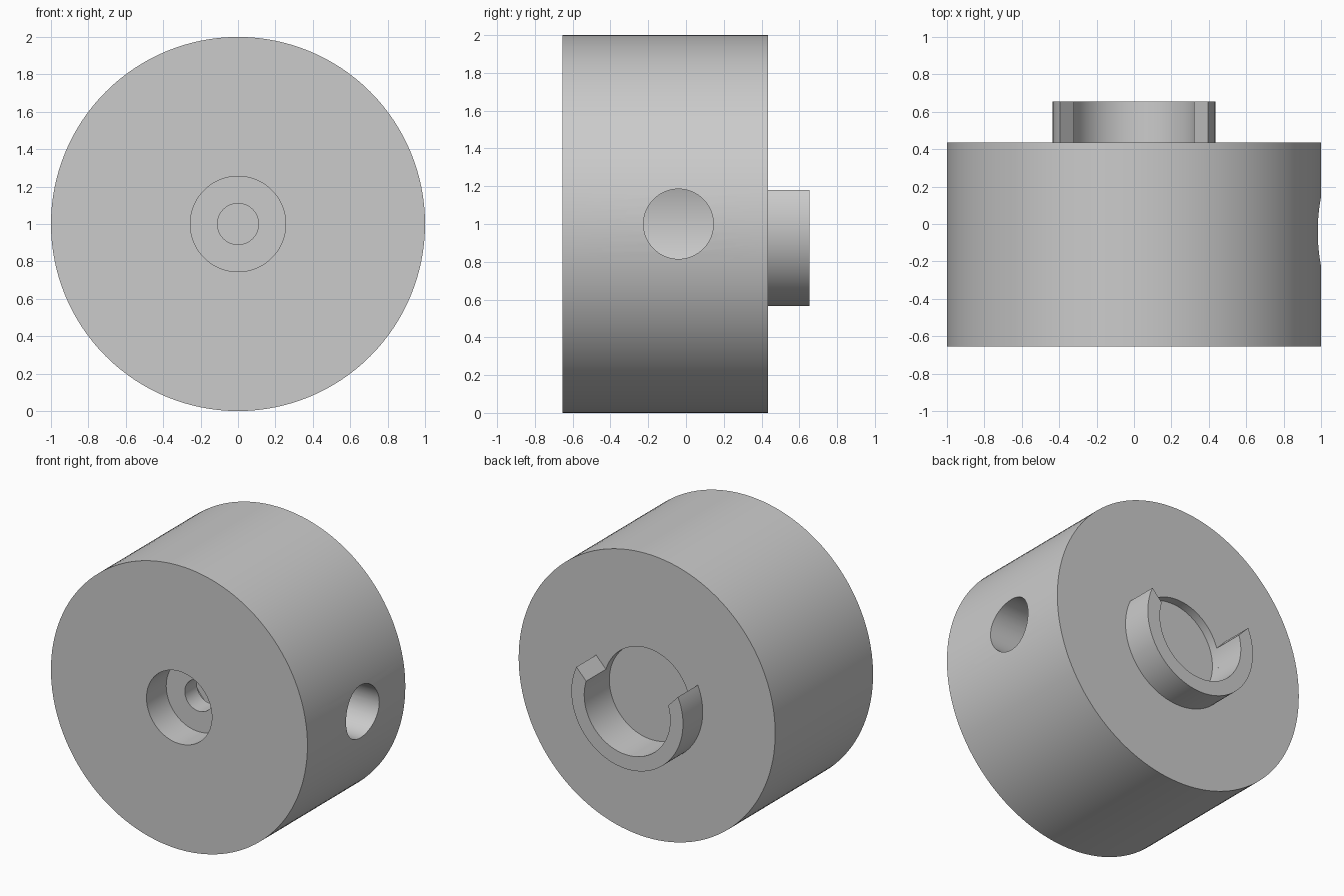
import bpy
import bmesh
import math
from mathutils import Vector

if "Cube" in bpy.data.objects:
    bpy.data.objects.remove(bpy.data.objects["Cube"], do_unlink=True)

AXIS_Z = 1.0
BACK = 0.435

grey = bpy.data.materials.new("plain grey")
grey.use_nodes = True
colour = (0.6, 0.6, 0.6, 1)
grey.diffuse_color = colour
grey.node_tree.nodes["Principled BSDF"].inputs["Base Color"].default_value = colour


def make_object(name, bm):
    bmesh.ops.recalc_face_normals(bm, faces=bm.faces)
    mesh = bpy.data.meshes.new(name)
    bm.to_mesh(mesh)
    bm.free()
    mesh.materials.append(grey)
    obj = bpy.data.objects.new(name, mesh)
    bpy.context.collection.objects.link(obj)
    return obj


def select_only(obj):
    bpy.ops.object.select_all(action='DESELECT')
    obj.select_set(True)
    bpy.context.view_layer.objects.active = obj


def lathe(name, profile, steps=128):
    """Revolve (radius, y) points around the horizontal main axis."""
    bm = bmesh.new()
    verts = [bm.verts.new((r, y, AXIS_Z)) for r, y in profile]
    edges = [bm.edges.new(pair) for pair in zip(verts, verts[1:])]
    bmesh.ops.spin(bm, geom=verts + edges, cent=(0, 0, AXIS_Z), axis=(0, 1, 0),
                   angle=math.tau, steps=steps)
    bmesh.ops.remove_doubles(bm, verts=bm.verts, dist=1e-4)
    return make_object(name, bm)


# Drum: shallow back recess, stepped front bore and inner chamber
body = lathe("drum_body", [
    (0, BACK - 0.06), (0.335, BACK - 0.06), (0.335, BACK), (1, BACK),
    (1, -0.655), (0.255, -0.655), (0.255, -0.435), (0.11, -0.435),
    (0.11, -0.3), (0.6, -0.3), (0.6, 0.25), (0, 0.25)])

# Round side port drilled into the chamber
bpy.ops.mesh.primitive_cylinder_add(vertices=64, radius=0.185, depth=0.9,
                                    location=(0.75, -0.04, AXIS_Z),
                                    rotation=(0, math.pi / 2, 0))
cutter = bpy.context.object
cutter.name = "side_port_cutter"
cutter.hide_render = True
cutter.data.materials.append(grey)
select_only(body)
cut = body.modifiers.new("side_port", 'BOOLEAN')
cut.operation = 'DIFFERENCE'
cut.solver = 'EXACT'
cut.object = cutter
bpy.ops.object.modifier_apply(modifier=cut.name)
bpy.data.objects.remove(cutter, do_unlink=True)


# Open collar on the back, with slanted ends
def arc(radius, tip_height, steps=72):
    tip = math.asin(tip_height / radius)
    sweep = math.pi + 2 * tip
    return [Vector((radius * math.cos(tip - sweep * i / steps), BACK,
                    AXIS_Z + radius * math.sin(tip - sweep * i / steps)))
            for i in range(steps + 1)]


bm = bmesh.new()
outer = [bm.verts.new(p) for p in arc(0.435, 0.18)]
inner = [bm.verts.new(p) for p in arc(0.335, 0.1)]
strip = [bm.faces.new((outer[i], outer[i + 1], inner[i + 1], inner[i]))
         for i in range(len(outer) - 1)]
raised = bmesh.ops.extrude_face_region(bm, geom=strip, use_keep_orig=True)
bmesh.ops.translate(bm, vec=(0, 0.22, 0),
                    verts=[g for g in raised["geom"] if isinstance(g, bmesh.types.BMVert)])
collar = make_object("back_collar", bm)

for obj in (body, collar):
    select_only(obj)
    bpy.ops.object.shade_smooth_by_angle(angle=math.radians(30))
